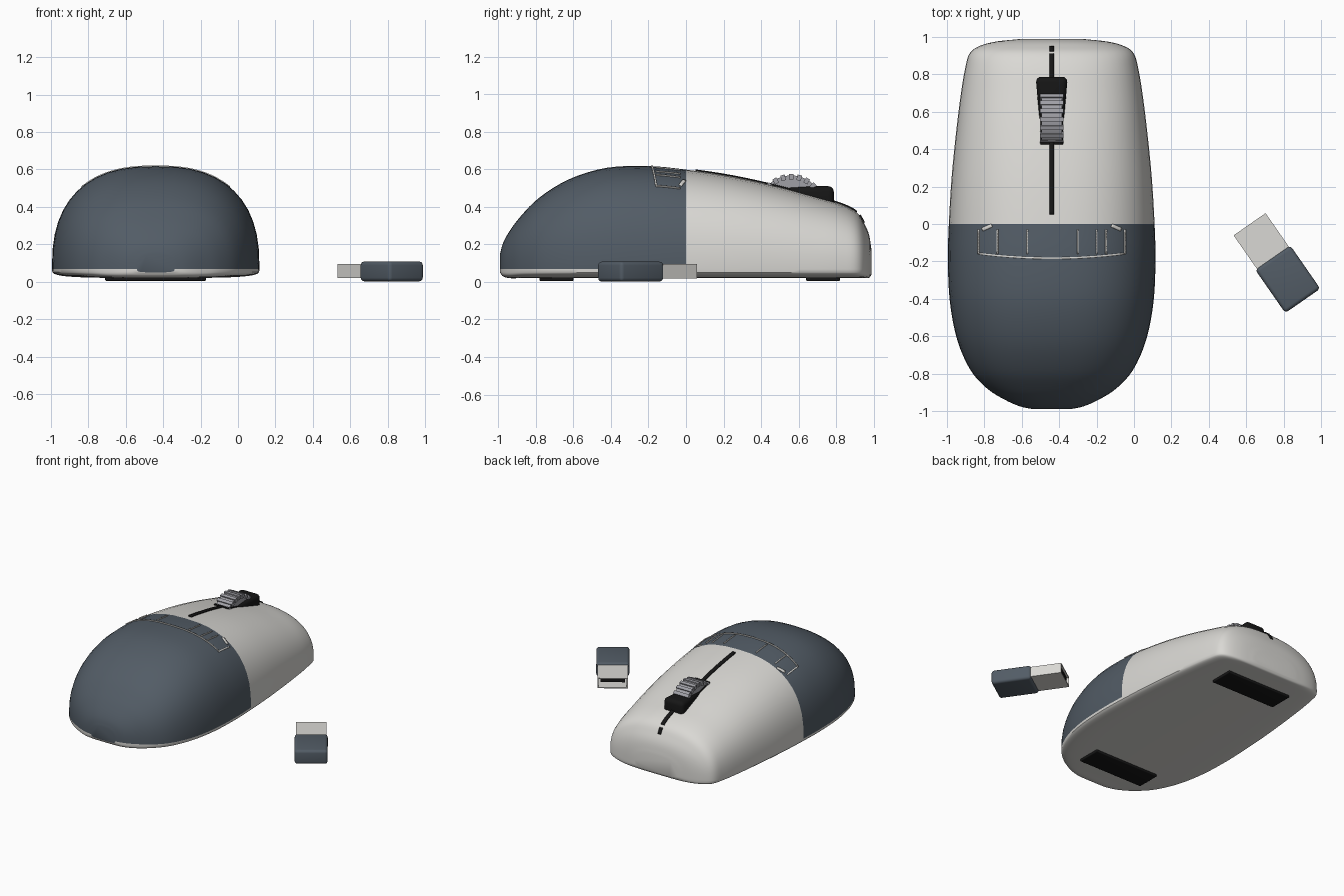
import bpy, bmesh, math
from mathutils import Matrix, Vector

if "Cube" in bpy.data.objects:
    bpy.data.objects.remove(bpy.data.objects["Cube"])

CX = -0.44          # centre line of the mouse
ZM = 0.068          # seam between upper shell and base
POWER = 2.5         # squareness of the shell cross-section


def material(name, r, g, b):
    m = bpy.data.materials.new(name)
    m.use_nodes = True
    m.diffuse_color = (r, g, b, 1)
    m.node_tree.nodes["Principled BSDF"].inputs["Base Color"].default_value = (r, g, b, 1)
    return m


LIGHT = material("warm light grey", 0.7, 0.69, 0.66)
DARK = material("slate grey", 0.085, 0.107, 0.132)
BLACK = material("black", 0.008, 0.008, 0.008)
WHEEL = material("wheel grey", 0.35, 0.35, 0.38)


def make(name, bm, *mats, smooth=True):
    bmesh.ops.recalc_face_normals(bm, faces=bm.faces)
    mesh = bpy.data.meshes.new(name)
    bm.to_mesh(mesh)
    bm.free()
    ob = bpy.data.objects.new(name, mesh)
    bpy.context.collection.objects.link(ob)
    for m in mats:
        mesh.materials.append(m)
    if smooth:
        bpy.ops.object.select_all(action="DESELECT")
        ob.select_set(True)
        bpy.context.view_layer.objects.active = ob
        bpy.ops.object.shade_smooth_by_angle(angle=math.radians(35))
    return ob


def box(name, size, matrix, mat, bevel=0.0, taper=1.0):
    bm = bmesh.new()
    bmesh.ops.create_cube(bm, size=1, matrix=Matrix.Diagonal((*size, 1)))
    for v in bm.verts:
        if v.co.y < 0:
            v.co.x *= taper
    if bevel:
        bmesh.ops.bevel(bm, geom=bm.edges[:], offset=bevel, segments=4, profile=0.5, affect="EDGES")
    bm.transform(matrix)
    return make(name, bm, mat)


# Body stations along y: position, half width, top height, underside height
stations = [Vector(s) for s in (
    (-.99, .1, .15, .05), (-.975, .17, .205, .03), (-.94, .25, .27, .02),
    (-.88, .345, .35, .02), (-.78, .435, .45, .02), (-.62, .505, .548, .02),
    (-.42, .544, .608, .02), (-.2, .555, .617, .02), (0, .55, .598, .02),
    (.25, .535, .56, .02), (.5, .51, .505, .02), (.7, .485, .45, .02),
    (.83, .463, .412, .02), (.91, .44, .37, .02), (.95, .39, .31, .02),
    (.975, .3, .25, .022), (.988, .18, .17, .04))]


def spline(points, steps):
    ext = [2 * points[0] - points[1]] + points + [2 * points[-1] - points[-2]]
    out = []
    for a, b, c, d in zip(ext, ext[1:], ext[2:], ext[3:]):
        for k in range(steps):
            t = k / steps
            out.append(0.5 * (2 * b + (c - a) * t + (2 * a - 5 * b + 4 * c - d) * t ** 2
                              + (3 * b - a - 3 * c + d) * t ** 3))
    return out + [points[-1]]


sections = spline(stations, 4)


def spow(v, e):
    return math.copysign(abs(v) ** e, v)


def surface(x, y):
    """Height of the shell at offset x from the centre line."""
    for a, b in zip(sections, sections[1:]):
        if a[0] <= y <= b[0]:
            s = a.lerp(b, (y - a[0]) / (b[0] - a[0]))
            return ZM + (s[2] - ZM) * max(0, 1 - abs(x / s[1]) ** POWER) ** (1 / POWER)
    return ZM


# Mouse body: lofted rings, slate on the palm half above the seam
bm = bmesh.new()
HALF = 24
rings = []
for y, w, h, low in sections:
    ring = []
    for i in range(2 * HALF):
        a = math.pi * i / HALF
        upper = i <= HALF
        e = 2 / POWER if upper else 0.5
        c, s = math.cos(a), math.sin(a)
        z = ZM + ((h - ZM) if upper else (ZM - low)) * spow(s if abs(s) > 1e-6 else 0, e)
        ring.append(bm.verts.new((CX + w * spow(c, e), y, z)))
    rings.append(ring)
for r0, r1 in zip(rings, rings[1:]):
    for i in range(2 * HALF):
        j = (i + 1) % (2 * HALF)
        f = bm.faces.new((r0[i], r0[j], r1[j], r1[i]))
        palm = f.calc_center_median().y < 0
        f.material_index = 1 if palm and i < HALF else 0
bm.faces.new(rings[0]).material_index = 1
bm.faces.new(rings[-1])
make("mouse_body", bm, LIGHT, DARK)


def ribbon(name, start, end, width, mat, steps=24, bow=0.0, lift=0.004):
    """Thin plate lying on the shell between two (offset, y) points."""
    bm = bmesh.new()
    p, q = Vector(start), Vector(end)
    side = (q - p).normalized().orthogonal() * width / 2
    rows = []
    for k in range(steps + 1):
        t = k / steps
        c = p.lerp(q, t) - Vector((0, bow * 4 * t * (1 - t)))
        row = []
        for m in (-1, 0, 1):
            x, y = c + side * m
            row.append(bm.verts.new((CX + x, y, surface(x, y) + lift)))
        rows.append(row)
    for a, b in zip(rows, rows[1:]):
        for i in range(2):
            bm.faces.new((a[i], a[i + 1], b[i + 1], b[i]))
    for f in bm.faces:
        f.normal_update()
    ob = make(name, bm, mat)
    mod = ob.modifiers.new("thickness", "SOLIDIFY")
    mod.thickness = 0.008
    mod.offset = 0


# Button split line and wheel opening
ribbon("button_split_rear", (0, 0.05), (0, 0.44), 0.026, BLACK)
ribbon("button_split_front", (0, 0.76), (0, 0.91), 0.026, BLACK)
ribbon("button_split_tip", (0, 0.925), (0, 0.949), 0.024, BLACK, steps=4)
ribbon("wheel_opening", (0, 0.425), (0, 0.6), 0.12, BLACK)

# Fine light seam lines on the palm shell
ribbon("seam_arc", (-0.39, -0.158), (0.39, -0.158), 0.009, LIGHT, bow=0.025, lift=0.001)
for n, x in enumerate((-0.39, -0.29, -0.13, 0.14, 0.24, 0.29, 0.39)):
    ribbon(f"seam_rib_{n}", (x, -0.16), (x, -0.03), 0.007, LIGHT, steps=8, lift=0.001)
for n, m in enumerate((-1, 1)):
    ribbon(f"seam_chip_{n}", (m * 0.37, -0.03), (m * 0.32, -0.008), 0.018, LIGHT, steps=6, lift=0.001)

# Wheel housing
box("wheel_housing", (0.172, 0.26, 0.13), Matrix.Translation((CX, 0.657, 0.445)), BLACK,
    bevel=0.03, taper=0.72)

# Scroll wheel with raised ribs
bm = bmesh.new()
turn = Matrix.Rotation(math.pi / 2, 4, "Y")
bmesh.ops.create_cone(bm, cap_ends=True, segments=48, radius1=0.172, radius2=0.172,
                      depth=0.11, matrix=turn)
TEETH = 24
for i in range(TEETH):
    spin = Matrix.Rotation(math.tau * i / TEETH, 4, "X")
    bmesh.ops.create_cube(bm, size=1, matrix=spin @ Matrix.Translation((0, 0, 0.165))
                          @ Matrix.Diagonal((0.126, 0.024, 0.03, 1)))
bm.transform(Matrix.Translation((CX, 0.56, 0.395)))
make("scroll_wheel", bm, WHEEL)

# Glide pads under the body
for name, y in (("rear_pad", -0.69), ("front_pad", 0.73)):
    box(name, (0.54, 0.18, 0.03), Matrix.Translation((CX, y, 0.02)), BLACK, bevel=0.006)

# Wireless receiver: cap, hollow plug and contact tongue
place = Matrix.Translation((0.822, -0.295, 0)) @ Matrix.Rotation(math.radians(34.8), 4, "Z")
box("receiver_cap", (0.228, 0.282, 0.106), place @ Matrix.Translation((0, 0, 0.055)), DARK, bevel=0.02)

bm = bmesh.new()
bmesh.ops.create_cube(bm, size=1, matrix=Matrix.Translation((0, 0.24, 0.057))
                      @ Matrix.Diagonal((0.208, 0.235, 0.076, 1)))
bm.normal_update()
end = max(bm.faces, key=lambda f: f.calc_center_median().y)
bmesh.ops.inset_region(bm, faces=[end], thickness=0.01)
inner = bmesh.ops.extrude_discrete_faces(bm, faces=[end])["faces"][0]
bmesh.ops.translate(bm, verts=inner.verts[:], vec=(0, -0.19, 0))
bm.transform(place)
make("receiver_plug", bm, LIGHT, smooth=False)
box("receiver_tongue", (0.17, 0.18, 0.026), place @ Matrix.Translation((0, 0.255, 0.072)), BLACK)
